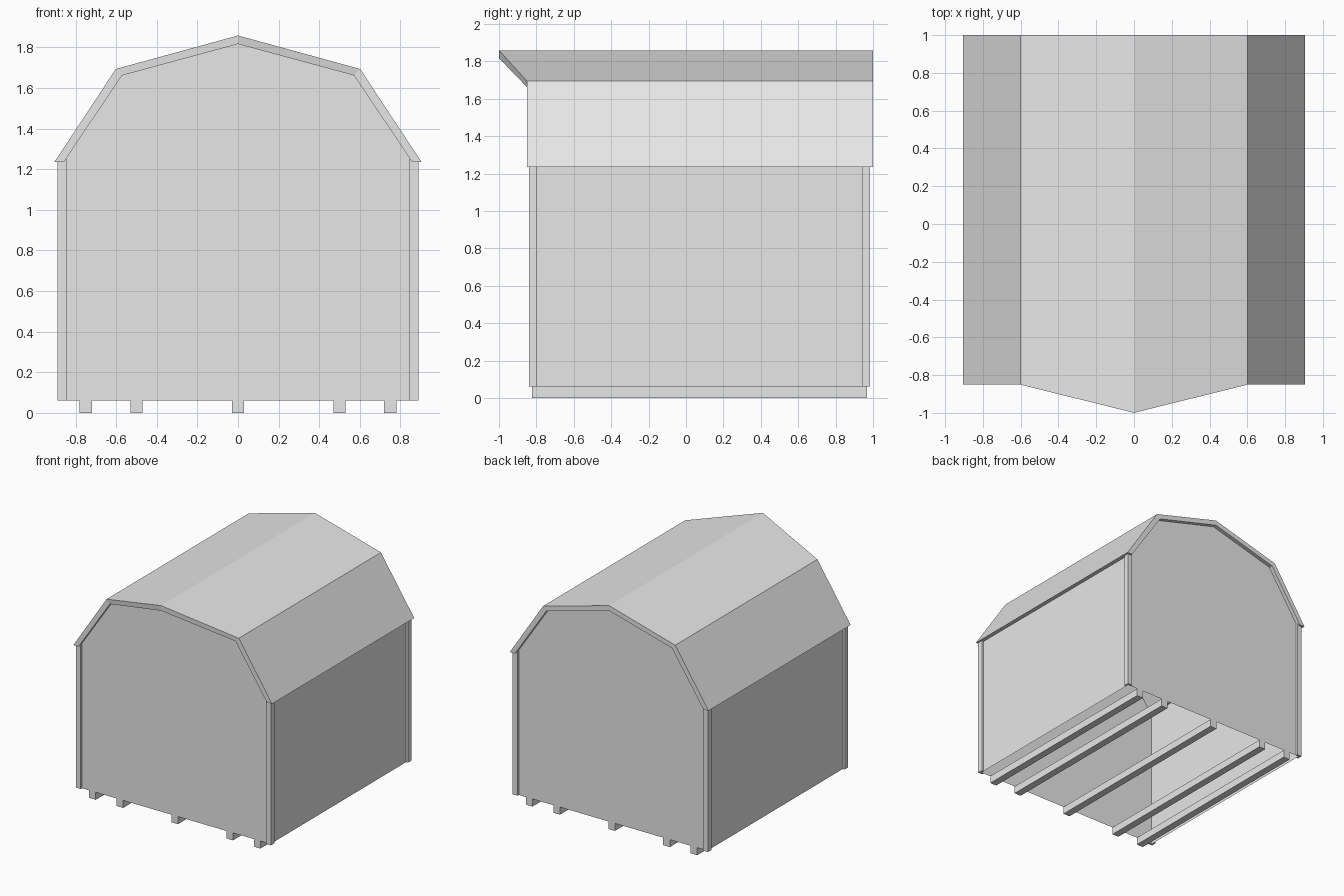
import bpy
import bmesh

cube = bpy.data.objects.get("Cube")
if cube:
    bpy.data.objects.remove(cube, do_unlink=True)

grey = bpy.data.materials.new("light_grey")
grey.use_nodes = True
grey.diffuse_color = (0.8, 0.8, 0.8, 1)
grey.node_tree.nodes["Principled BSDF"].inputs["Base Color"].default_value = (0.8, 0.8, 0.8, 1)

BASE, EAVE = 0.062, 1.235          # wall foot and eave heights
HALF = 0.872                       # half width of the walls
FRONT, BACK = -0.823, 0.968        # gable wall planes


def finish(name, bm):
    bmesh.ops.recalc_face_normals(bm, faces=bm.faces)
    mesh = bpy.data.meshes.new(name)
    bm.to_mesh(mesh)
    bm.free()
    mesh.materials.append(grey)
    obj = bpy.data.objects.new(name, mesh)
    bpy.context.collection.objects.link(obj)
    return obj


def add_prism(name, outline, z0, z1):
    """Extrude an (x, y) outline from z0 up to z1."""
    bm = bmesh.new()
    face = bm.faces.new([bm.verts.new((x, y, z0)) for x, y in outline])
    top = bmesh.ops.extrude_face_region(bm, geom=[face])["geom"]
    bmesh.ops.translate(bm, vec=(0, 0, z1 - z0),
                        verts=[v for v in top if isinstance(v, bmesh.types.BMVert)])
    return finish(name, bm)


def mirrored(half):
    """Complete a left-to-peak profile with its mirror image."""
    return half + [(-p[0], *p[1:]) for p in reversed(half[:-1])]


# Roof: gambrel shell whose front edge sweeps out to a pointed peak
outer = mirrored([(-0.905, EAVE, -0.85), (-0.602, 1.694, -0.85), (0, 1.859, -1.0)])
inner = mirrored([(-0.858, EAVE, -0.85), (-0.572, 1.662, -0.85), (0, 1.817, -1.0)])
bm = bmesh.new()
rings = []
for o, i in zip(outer, inner):
    rings.append([bm.verts.new(p) for p in (
        (o[0], o[2], o[1]), (o[0], 1.0, o[1]), (i[0], 1.0, i[1]), (i[0], i[2], i[1]))])
for a, b in zip(rings, rings[1:]):
    for k in range(4):
        n = (k + 1) % 4
        bm.faces.new((a[k], a[n], b[n], b[k]))
bm.faces.new(rings[0])
bm.faces.new(rings[-1])
finish("gambrel_roof", bm)

# Gable walls: thin sheets that follow the underside of the roof
gable = [(-HALF, BASE), (-HALF, EAVE)] + [(p[0], p[1]) for p in inner] + [(HALF, EAVE), (HALF, BASE)]
for name, y in (("front_wall", FRONT), ("back_wall", BACK)):
    bm = bmesh.new()
    face = bm.faces.new([bm.verts.new((x, y, z)) for x, z in gable])
    if (face.normal_update() or face.normal.y) * y < 0:
        face.normal_flip()
    mesh_obj = finish(name, bm)

# Side walls
for name, s in (("left_wall", 1), ("right_wall", -1)):
    bm = bmesh.new()
    bm.faces.new([bm.verts.new((s * HALF, y, z)) for y, z in
                  ((FRONT, BASE), (BACK, BASE), (BACK, EAVE), (FRONT, EAVE))])
    finish(name, bm)

# Corner trim: L-shaped boards wrapped around each wall corner
T, W = 0.017, 0.044                # board thickness and width
for side, s in (("left", 1), ("right", -1)):
    for end, y, d in (("front", FRONT, -1), ("back", BACK, 1)):
        xo, yo = HALF + T, y + d * T
        outline = [(xo, yo), (xo, yo - d * W), (HALF, yo - d * W),
                   (HALF, y), (xo - W, y), (xo - W, yo)]
        add_prism(f"{end}_{side}_corner_trim", [(s * px, py) for px, py in outline], BASE, EAVE + 0.015)

# Floor skids running front to back
for n, x in enumerate((-0.75, -0.5, 0, 0.5, 0.75), 1):
    add_prism(f"skid_{n}", [(x - 0.03, FRONT), (x + 0.03, FRONT),
                            (x + 0.03, BACK), (x - 0.03, BACK)], 0, BASE)
